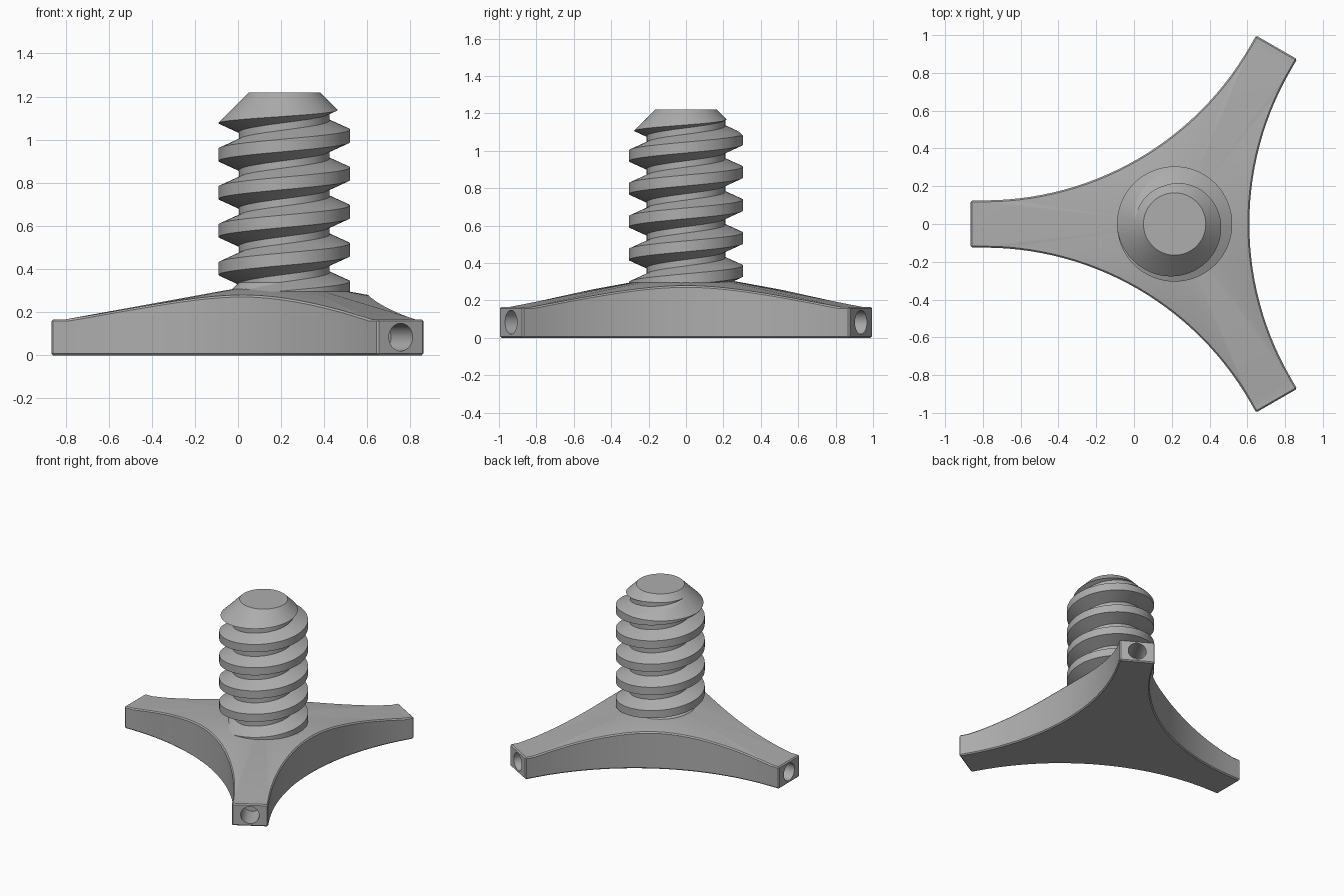
import bpy, bmesh
from math import sin, cos, pi, radians, hypot
from mathutils import Matrix, Vector

if "Cube" in bpy.data.objects:
    bpy.data.objects.remove(bpy.data.objects["Cube"])

HUB_X = 0.215                       # axis of the screw and centre of the legs
LEG, HALF, STRAIGHT = 1.08, 0.125, 0.07
LEG_Z = 0.166
CORE_R, CREST_R, PITCH, TOP = 0.21, 0.305, 0.176, 1.22
SEG = 72

grey = bpy.data.materials.new("plain grey")
grey.use_nodes = True
grey.diffuse_color = (0.42, 0.42, 0.42, 1)
grey.node_tree.nodes["Principled BSDF"].inputs["Base Color"].default_value = grey.diffuse_color


def make(name, bm):
    bmesh.ops.recalc_face_normals(bm, faces=bm.faces)
    mesh = bpy.data.meshes.new(name)
    bm.to_mesh(mesh)
    bm.free()
    mesh.materials.append(grey)
    ob = bpy.data.objects.new(name, mesh)
    ob.location.x = HUB_X
    bpy.context.collection.objects.link(ob)
    return ob


def boolean(ob, tool, operation):
    """Apply a boolean and discard the tool."""
    bpy.context.view_layer.objects.active = ob
    mod = ob.modifiers.new("cut", "BOOLEAN")
    mod.operation, mod.object, mod.solver = operation, tool, "EXACT"
    tool.hide_render = True
    bpy.ops.object.modifier_apply(modifier=mod.name)
    bpy.data.objects.remove(tool)


def lathe(name, profile):
    """Solid of revolution from (radius, height) points, capped at both ends."""
    bm = bmesh.new()
    rings = [[bm.verts.new((r * cos(2 * pi * i / SEG), r * sin(2 * pi * i / SEG), z))
              for i in range(SEG)] for r, z in profile]
    for a, b in zip(rings, rings[1:]):
        for i in range(SEG):
            j = (i + 1) % SEG
            bm.faces.new((a[i], a[j], b[j], b[i]))
    bm.faces.new(rings[0])
    bm.faces.new(rings[-1])
    return make(name, bm)


def base_height(r):
    return LEG_Z + max(0, LEG - STRAIGHT - r) * 0.183


# Three-legged base: concave arcs tangent to the legs, with a conical top
def tripod():
    # One side: end corner, arc between the legs at -60 and +60 degrees, end corner
    leg_dir, across = Vector((cos(pi / 3), sin(pi / 3))), Vector((sin(pi / 3), -cos(pi / 3)))
    corner = leg_dir * LEG + across * HALF
    start = corner - leg_dir * STRAIGHT
    radius = start.y / sin(pi / 6)
    centre_x = start.x + radius * cos(pi / 6)
    n = 28
    side = [Vector((corner.x, -corner.y))]
    for i in range(n + 1):
        a = radians(-30 + 60 * i / n)
        side.append(Vector((centre_x - radius * cos(a), radius * sin(a))))
    side.append(corner)
    outline = [Matrix.Rotation(2 * pi * k / 3, 2) @ p for k in range(3) for p in side]

    bm = bmesh.new()
    low = [bm.verts.new((p.x, p.y, 0)) for p in outline]
    high = [bm.verts.new((p.x, p.y, base_height(hypot(p.x, p.y)))) for p in outline]
    count, per = len(outline), len(side)
    for i in range(count):
        j = (i + 1) % count
        bm.faces.new((low[i], low[j], high[j], high[i]))
    for ring, z in ((low, 0), (high, base_height(0))):
        hub = bm.verts.new((0, 0, z))
        for k in range(3):
            s = k * per
            for i in range(s + 1, s + per - 2):
                bm.faces.new((ring[i], ring[i + 1], hub))
            # leg tip and the wedge that leads to it
            a, b = s + per - 2, s + per - 1
            c, d = (s + per) % count, (s + per + 1) % count
            bm.faces.new((ring[a], ring[b], ring[c], ring[d]))
            bm.faces.new((ring[a], ring[d], hub))
    bmesh.ops.recalc_face_normals(bm, faces=bm.faces)
    rim = [e for e in bm.edges if e.calc_face_angle(0) > radians(50)]
    bmesh.ops.bevel(bm, geom=rim, offset=0.008, segments=1, affect="EDGES")
    return make("tripod_base", bm)


base = tripod()

# Blind round sockets in the leg ends
for angle in (60, 180, 300):
    bm = bmesh.new()
    bmesh.ops.create_cone(bm, cap_ends=True, segments=40, radius1=0.064, radius2=0.064, depth=0.4)
    place = (Matrix.Rotation(radians(angle), 4, "Z") @ Matrix.Translation((LEG, 0, 0.084))
             @ Matrix.Rotation(pi / 2, 4, "Y"))
    bmesh.ops.transform(bm, matrix=place, verts=bm.verts)
    boolean(base, make("socket_cutter", bm), "DIFFERENCE")


# Right-handed helical ridge with a trapezoid section
def thread():
    bm = bmesh.new()
    crest, flank, root = 0.029, 0.042, CORE_R - 0.02
    slope = flank / (CREST_R - CORE_R)
    foot = crest + slope * (CREST_R - root)
    section = ((root, -foot), (CREST_R, -crest), (CREST_R, crest), (root, foot))
    z_right = 0.49                  # height of a crest centre on the +x side
    first, last = -int(1.6 * SEG), int(4.8 * SEG)
    previous = None
    for i in range(first, last + 1):
        t = 2 * pi * i / SEG
        z = z_right + PITCH * i / SEG
        ring = [bm.verts.new((r * cos(t), r * sin(t), z + dz)) for r, dz in section]
        if previous:
            for k in range(4):
                m = (k + 1) % 4
                bm.faces.new((previous[k], previous[m], ring[m], ring[k]))
        else:
            bm.faces.new(ring)
        previous = ring
    bm.faces.new(previous)
    return make("thread", bm)


# Screw: flared core plus thread, trimmed to a chamfered top
screw = lathe("threaded_post", [(CORE_R + 0.06, 0.15), (CORE_R + 0.06, 0.28),
                                (CORE_R, 0.338), (CORE_R, TOP + 0.2)])
boolean(screw, thread(), "UNION")
trim = lathe("trim_cutter", [(0.4, 0.16), (0.4, TOP - 0.235), (0.165, TOP)])
boolean(screw, trim, "INTERSECT")

# Smooth shading with crisp edges
for ob in (base, screw):
    bpy.ops.object.select_all(action="DESELECT")
    ob.select_set(True)
    bpy.context.view_layer.objects.active = ob
    bpy.ops.object.shade_smooth_by_angle(angle=radians(20))
